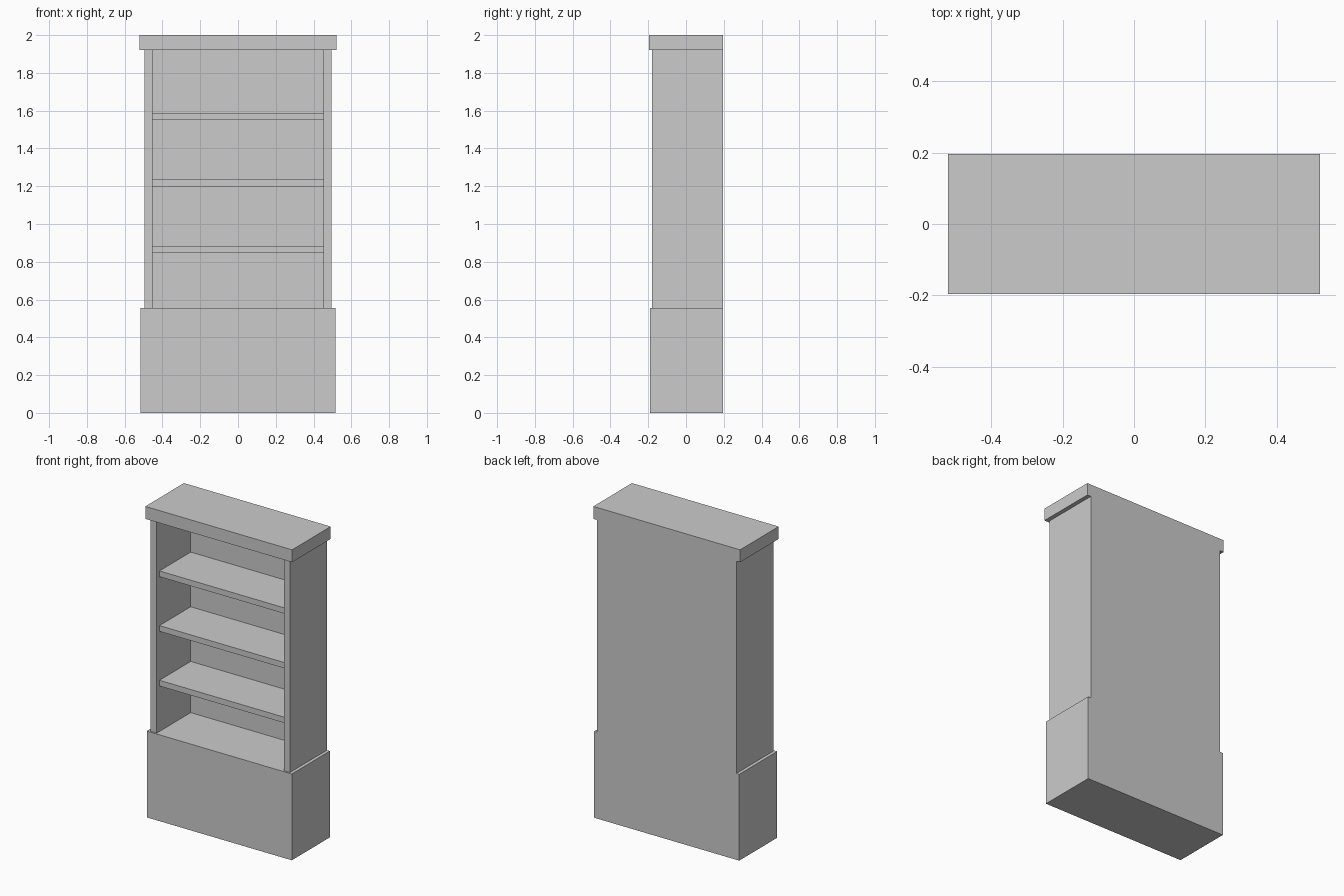
import bpy
import bmesh
from mathutils import Vector

if "Cube" in bpy.data.objects:
    bpy.data.objects.remove(bpy.data.objects["Cube"])


def box(name, x, y, z):
    """Box spanning the (min, max) ranges on each axis."""
    lo, hi = Vector((x[0], y[0], z[0])), Vector((x[1], y[1], z[1]))
    center, size = (lo + hi) / 2, hi - lo
    mesh = bpy.data.meshes.new(name)
    bm = bmesh.new()
    bmesh.ops.create_cube(bm, size=1.0)
    bmesh.ops.scale(bm, vec=size, verts=bm.verts)
    bm.to_mesh(mesh)
    bm.free()
    obj = bpy.data.objects.new(name, mesh)
    obj.location = center
    bpy.context.collection.objects.link(obj)
    return obj


BACK = 0.196          # shared rear plane
BASE_TOP = 0.555
CROWN_BOTTOM = 1.92
INNER, OUTER = 0.452, 0.495
PANEL_FRONT = 0.165

# Plinth base and overhanging crown
box("base", (-0.516, 0.516), (-0.19, BACK), (0, BASE_TOP))
box("crown", (-0.522, 0.522), (-0.196, BACK), (CROWN_BOTTOM, 2.0))

# Side walls
box("left_side", (-OUTER, -INNER), (-0.18, BACK), (BASE_TOP, CROWN_BOTTOM))
box("right_side", (INNER, OUTER), (-0.18, BACK), (BASE_TOP, CROWN_BOTTOM))

# Back panel between the sides
box("back_panel", (-INNER, INNER), (PANEL_FRONT, BACK), (BASE_TOP, CROWN_BOTTOM))

# Evenly spaced shelves, set back from the front edge
for i in range(3):
    z = 0.847 + i * 0.3515
    box(f"shelf_{i + 1}", (-INNER, INNER), (-0.152, PANEL_FRONT), (z, z + 0.037))
